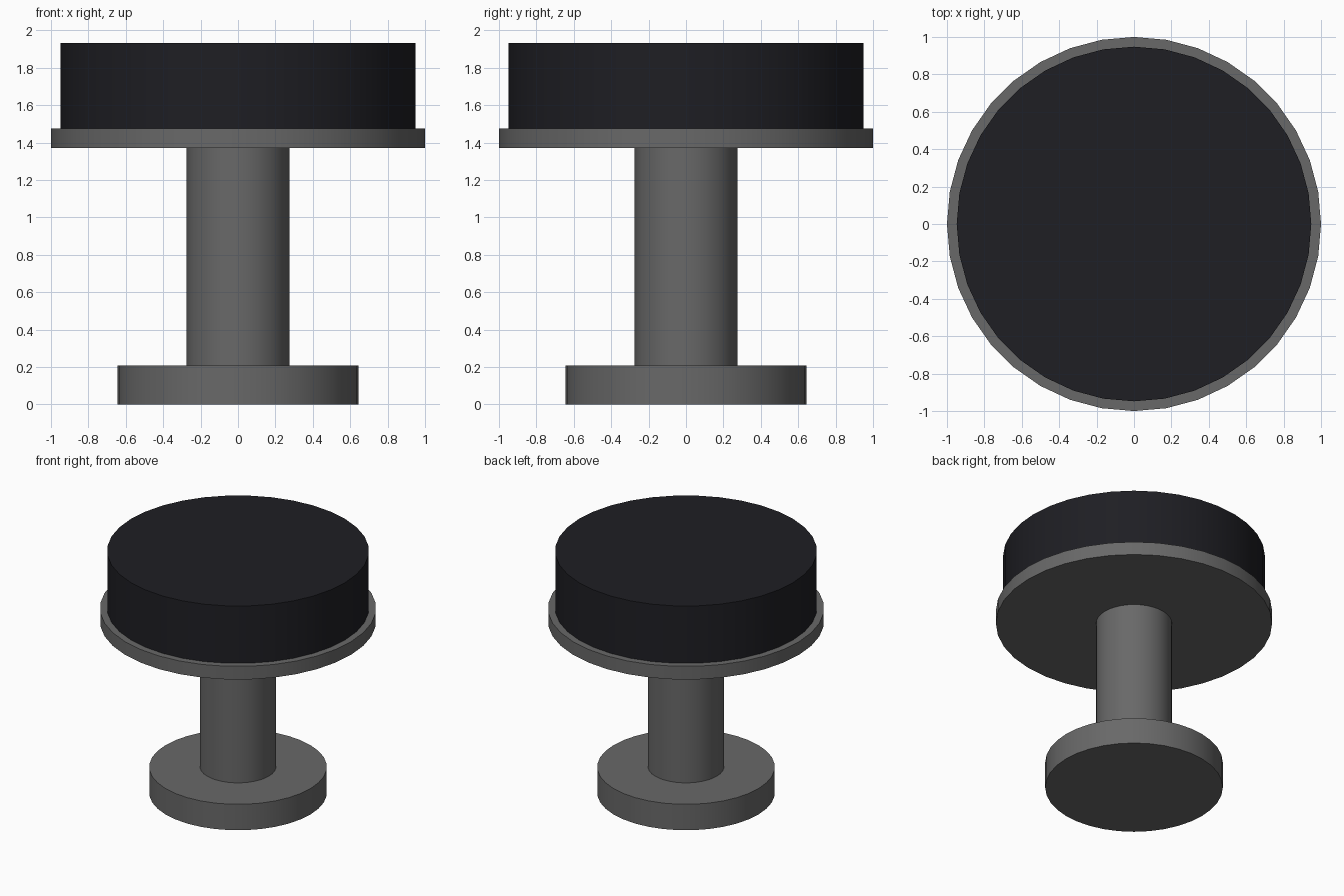
import bpy, math

if "Cube" in bpy.data.objects:
    bpy.data.objects.remove(bpy.data.objects["Cube"])

SIDES = 36


def material(name, rgb):
    m = bpy.data.materials.new(name)
    m.diffuse_color = (*rgb, 1)
    m.use_nodes = True
    m.node_tree.nodes["Principled BSDF"].inputs["Base Color"].default_value = m.diffuse_color
    return m


def disc(name, radius, z0, z1, mat):
    bpy.ops.mesh.primitive_cylinder_add(
        vertices=SIDES, radius=radius, depth=z1 - z0,
        location=(0, 0, (z0 + z1) / 2))
    ob = bpy.context.object
    ob.name = name
    ob.data.materials.append(mat)
    bpy.ops.object.shade_smooth_by_angle(angle=math.radians(30))
    return ob


metal = material("dark_metal", (0.14, 0.14, 0.14))
leather = material("black_leather", (0.013, 0.013, 0.017))

# Stool: floor base, pedestal, seat plate and cushion
disc("base", 0.643, 0.0, 0.207, metal)
disc("pedestal", 0.275, 0.207, 1.37, metal)
disc("seat_plate", 1.0, 1.37, 1.475, metal)
disc("cushion", 0.948, 1.475, 1.933, leather)
